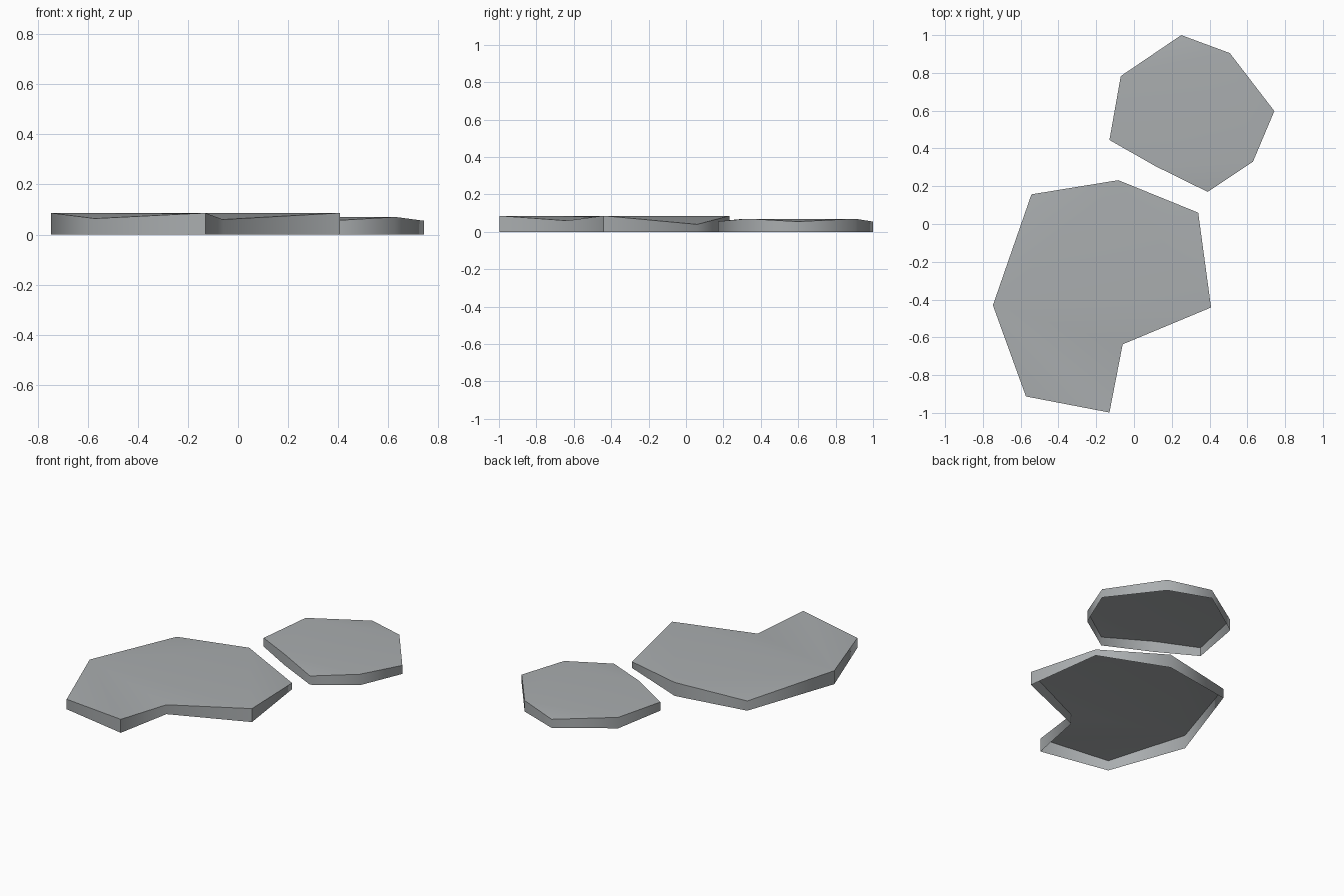
import bpy, bmesh, math

if "Cube" in bpy.data.objects:
    bpy.data.objects.remove(bpy.data.objects["Cube"])

stone = bpy.data.materials.new("grey stone")
stone.diffuse_color = (0.40, 0.42, 0.43, 1)
stone.use_nodes = True
stone.node_tree.nodes["Principled BSDF"].inputs["Base Color"].default_value = stone.diffuse_color


def slab(name, rim, tris):
    """Chipped paving slab, open underneath: rim of (x, y, height), top triangles by rim index."""
    bm = bmesh.new()
    top = [bm.verts.new(p) for p in rim]
    low = [bm.verts.new((x, y, 0)) for x, y, _ in rim]
    n = len(rim)
    # side walls
    for i in range(n):
        j = (i + 1) % n
        bm.faces.new((low[i], low[j], top[j], top[i]))
    # faceted top
    for t in tris:
        bm.faces.new([top[i] for i in t])
    me = bpy.data.meshes.new(name)
    bm.to_mesh(me)
    bm.free()
    me.materials.append(stone)
    ob = bpy.data.objects.new(name, me)
    bpy.context.collection.objects.link(ob)
    bpy.ops.object.select_all(action='DESELECT')
    ob.select_set(True)
    bpy.context.view_layer.objects.active = ob
    bpy.ops.object.shade_smooth_by_angle(angle=math.radians(70))


# large slab with a notch, counter-clockwise from the left corner
slab("large_slab",
     [(-.747, -.43, .086), (-.572, -.913, .064), (-.13, -.998, .086), (-.06, -.637, .06),
      (.408, -.442, .086), (.34, .06, .04), (-.083, .232, .086), (-.543, .157, .062)],
     [(0, 1, 2), (0, 2, 3), (0, 3, 4), (0, 4, 6), (4, 5, 6), (6, 7, 0)])

# small slab: high and low corners alternate, high corners span the flat middle
slab("small_slab",
     [(.11, .308, .07), (.39, .17, .056), (.63, .33, .07), (.743, .598, .055),
      (.507, .905, .07), (.25, 1.0, .055), (-.07, .783, .07), (-.13, .445, .055)],
     [(0, 1, 2), (2, 3, 4), (4, 5, 6), (6, 7, 0), (0, 2, 4, 6)])
